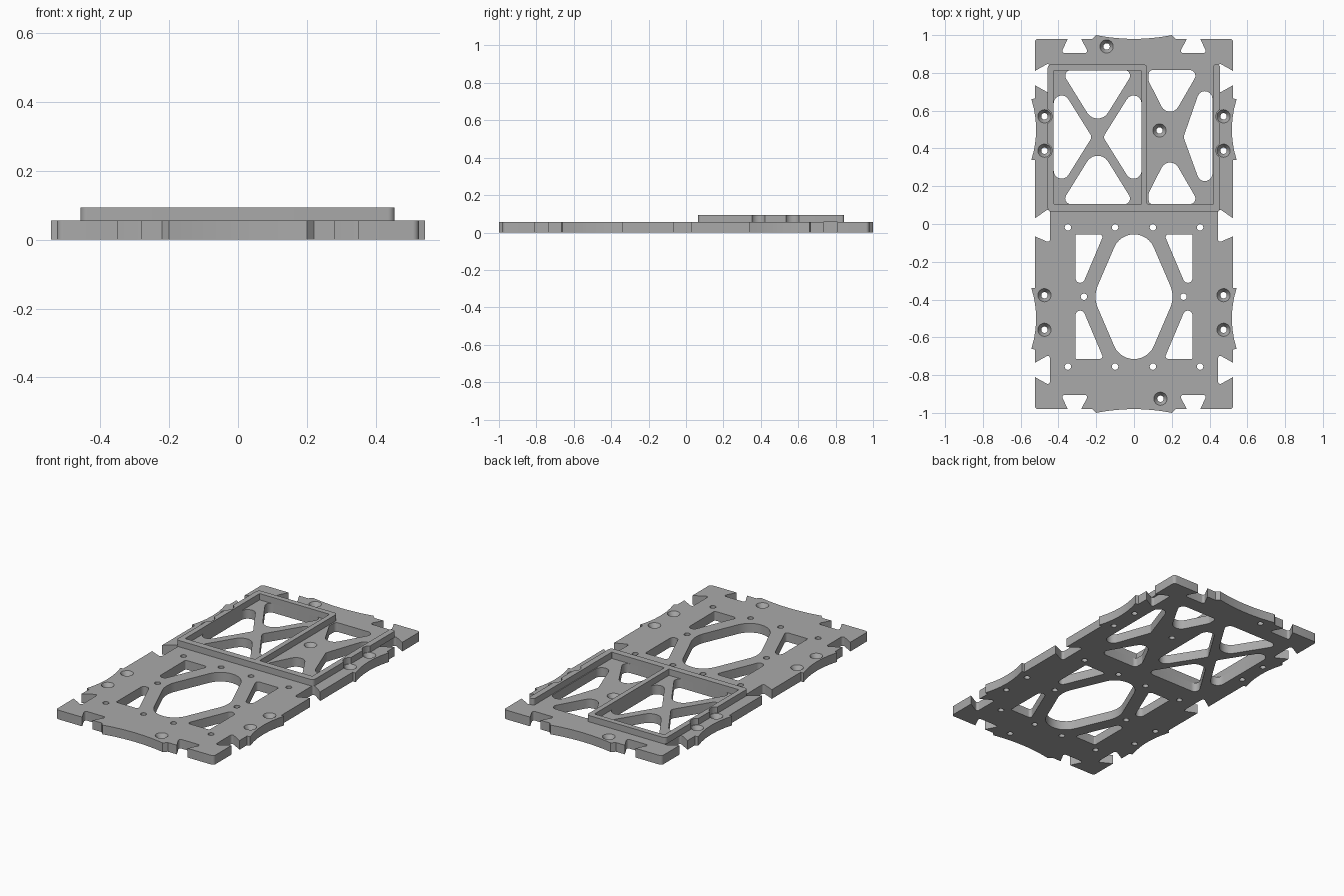
import bpy, bmesh, math
from mathutils import Vector

PLATE_TOP, FRAME_TOP = 0.055, 0.093

cube = bpy.data.objects.get("Cube")
if cube:
    bpy.data.objects.remove(cube, do_unlink=True)

grey = bpy.data.materials.new("plain grey")
grey.use_nodes = True
grey.diffuse_color = (0.4, 0.4, 0.4, 1)
grey.node_tree.nodes["Principled BSDF"].inputs["Base Color"].default_value = grey.diffuse_color


def rounded(points, steps=7):
    """Turn (x, y, radius) corners into a loop with filleted corners."""
    loop = []
    for i, (x, y, r) in enumerate(points):
        p = Vector((x, y))
        if r == 0:
            loop.append(p)
            continue
        a = (Vector(points[i - 1][:2]) - p).normalized()
        b = (Vector(points[(i + 1) % len(points)][:2]) - p).normalized()
        half = a.angle(b) / 2
        centre = p + (a + b).normalized() * r / math.sin(half)
        tangent = r / math.tan(half)
        start, end = p + a * tangent - centre, p + b * tangent - centre
        sweep = start.angle_signed(end)
        start_angle = math.atan2(start.y, start.x)
        for k in range(steps + 1):
            t = start_angle - sweep * k / steps
            loop.append(centre + r * Vector((math.cos(t), math.sin(t))))
    return loop


def circle(x, y, r, n=20):
    return [Vector((x + r * math.cos(math.tau * k / n), y + r * math.sin(math.tau * k / n)))
            for k in range(n)]


def mirror(points, x=None, y=None):
    """Reflect corners across a vertical line x and/or a horizontal line y."""
    return [(px if x is None else 2 * x - px, py if y is None else 2 * y - py, r)
            for px, py, r in points]


def evaluated_mesh(obj):
    return bpy.data.meshes.new_from_object(obj.evaluated_get(bpy.context.evaluated_depsgraph_get()))


def slab(name, loops, z0, z1):
    """Extrude an outline with holes between two heights."""
    curve = bpy.data.curves.new(name, "CURVE")
    curve.dimensions = "2D"
    curve.fill_mode = "BOTH"
    curve.extrude = (z1 - z0) / 2
    for loop in loops:
        spline = curve.splines.new("POLY")
        spline.points.add(len(loop) - 1)
        for point, co in zip(spline.points, loop):
            point.co = (co.x, co.y, 0, 1)
        spline.use_cyclic_u = True
    temp = bpy.data.objects.new("profile", curve)
    bpy.context.collection.objects.link(temp)
    mesh = evaluated_mesh(temp)
    bpy.data.objects.remove(temp, do_unlink=True)
    bm = bmesh.new()
    bm.from_mesh(mesh)
    bmesh.ops.remove_doubles(bm, verts=bm.verts, dist=0.0001)
    bmesh.ops.translate(bm, verts=bm.verts, vec=(0, 0, (z0 + z1) / 2))
    bmesh.ops.recalc_face_normals(bm, faces=bm.faces)
    bm.to_mesh(mesh)
    bm.free()
    mesh.materials.clear()
    mesh.materials.append(grey)
    obj = bpy.data.objects.new(name, mesh)
    bpy.context.collection.objects.link(obj)
    return obj


def cut(obj, spots, r_low, r_high, z0, z1):
    """Subtract a cone or cylinder at every spot."""
    bm = bmesh.new()
    for x, y in spots:
        made = bmesh.ops.create_cone(bm, cap_ends=True, segments=24, radius1=r_low,
                                     radius2=r_high, depth=z1 - z0)
        bmesh.ops.translate(bm, verts=made["verts"], vec=(x, y, (z0 + z1) / 2))
    mesh = bpy.data.meshes.new("cutter")
    bm.to_mesh(mesh)
    bm.free()
    cutter = bpy.data.objects.new("cutter", mesh)
    cutter.hide_render = True
    bpy.context.collection.objects.link(cutter)
    mod = obj.modifiers.new("cut", "BOOLEAN")
    mod.operation, mod.solver, mod.object = "DIFFERENCE", "EXACT", cutter
    result = evaluated_mesh(obj)
    obj.modifiers.clear()
    obj.data = result
    bpy.data.objects.remove(cutter, do_unlink=True)


# Plate outline: one quarter with curved tabs and dovetail notches, then mirrored
steps = [k / 6 for k in range(7)]
end_tab = [(0.2 * t, 0.98 + 0.02 * t * t, 0) for t in steps]
side_tab = [(0.518 + 0.025 * (1 - 2 * t) ** 2, 0.66 - 0.32 * t, 0) for t in steps]
quarter = end_tab + [
    (0.22, 0.98, 0), (0.28, 0.98, 0), (0.24, 0.905, 0.012), (0.387, 0.905, 0.012),
    (0.35, 0.98, 0), (0.525, 0.98, 0.018),
    (0.525, 0.81, 0), (0.445, 0.855, 0.012), (0.445, 0.69, 0.012), (0.525, 0.735, 0),
    (0.525, 0.665, 0)] + side_tab + [(0.525, 0.34, 0)]
middle_notch = [(0.525, 0.03, 0), (0.445, 0.085, 0.012),
                (0.445, -0.1, 0.012), (0.525, -0.065, 0)]
half = quarter + middle_notch + mirror(quarter, y=0)[::-1]
outline = half + mirror(half, x=0)[-2:0:-1]
loops = [rounded(outline)]

# Cross-braced window, wide cell
X_MID, Y_MID = -0.1925, 0.46
top_window = [(-0.388, 0.815, 0.03), (0.003, 0.815, 0.03), (X_MID, 0.5, 0.065)]
side_window = [(-0.425, 0.785, 0.042), (-0.425, 0.135, 0.042), (-0.222, Y_MID, 0.025)]
loops += [rounded(w) for w in (top_window, mirror(top_window, y=Y_MID),
                               side_window, mirror(side_window, x=X_MID))]

# Cross-braced window, narrow cell
narrow_top = [(0.078, 0.815, 0.02), (0.347, 0.815, 0.03), (0.188, 0.54, 0.05), (0.078, 0.755, 0.02)]
narrow_side = [(0.415, 0.9, 0.04), (0.415, 0.04, 0.04), (0.262, Y_MID, 0.025)]
loops += [rounded(w) for w in (narrow_top, mirror(narrow_top, y=Y_MID), narrow_side)]

# Large rounded opening and its four corner windows
Y_LOW = -0.385
loops.append(rounded([(0, 0.12, 0.114), (0.217, Y_LOW, 0.15),
                      (0, -0.89, 0.114), (-0.217, Y_LOW, 0.15)], 12))
corner = [(-0.31, -0.055, 0.008), (-0.16, -0.055, 0.015), (-0.31, -0.41, 0.025)]
loops += [rounded(w) for w in (corner, mirror(corner, x=0), mirror(corner, y=Y_LOW),
                               mirror(corner, x=0, y=Y_LOW))]

# Small pin holes and screw holes
pins = [(x, y) for x in (-0.35, -0.1, 0.1, 0.35) for y in (-0.018, -0.755)]
pins += [(-0.265, Y_LOW), (0.262, Y_LOW)]
side_screws = [(s * 0.474, y) for s in (-1, 1) for y in (0.57, 0.388, -0.377, -0.56)]
screws = side_screws + [(-0.145, 0.94), (0.14, -0.925), (0.135, 0.495)]
loops += [circle(x, y, 0.017) for x, y in pins + screws]

plate = slab("base_plate", loops, 0, PLATE_TOP)
cut(plate, screws, 0.016, 0.037, PLATE_TOP - 0.03, PLATE_TOP + 0.003)

# Raised frame: closed wide cell, narrow cell open at the back
frame_outline = [(-0.457, 0.845, 0.02), (0.07, 0.845, 0.02), (0.07, 0.105, 0.004),
                 (0.42, 0.105, 0.004), (0.42, 0.845, 0.014), (0.455, 0.845, 0.014),
                 (0.455, 0.065, 0.02), (-0.457, 0.065, 0.02)]
pocket = [(-0.425, 0.812, 0.004), (0.04, 0.812, 0.004), (0.04, 0.105, 0.004), (-0.425, 0.105, 0.004)]
frame = slab("raised_frame", [rounded(frame_outline), rounded(pocket)], PLATE_TOP, FRAME_TOP)
cut(frame, side_screws, 0.04, 0.04, PLATE_TOP - 0.02, FRAME_TOP + 0.02)

# Smooth the curved walls, keep edges crisp
for obj in (plate, frame):
    bpy.ops.object.select_all(action="DESELECT")
    obj.select_set(True)
    bpy.context.view_layer.objects.active = obj
    bpy.ops.object.shade_smooth_by_angle(angle=math.radians(30))
